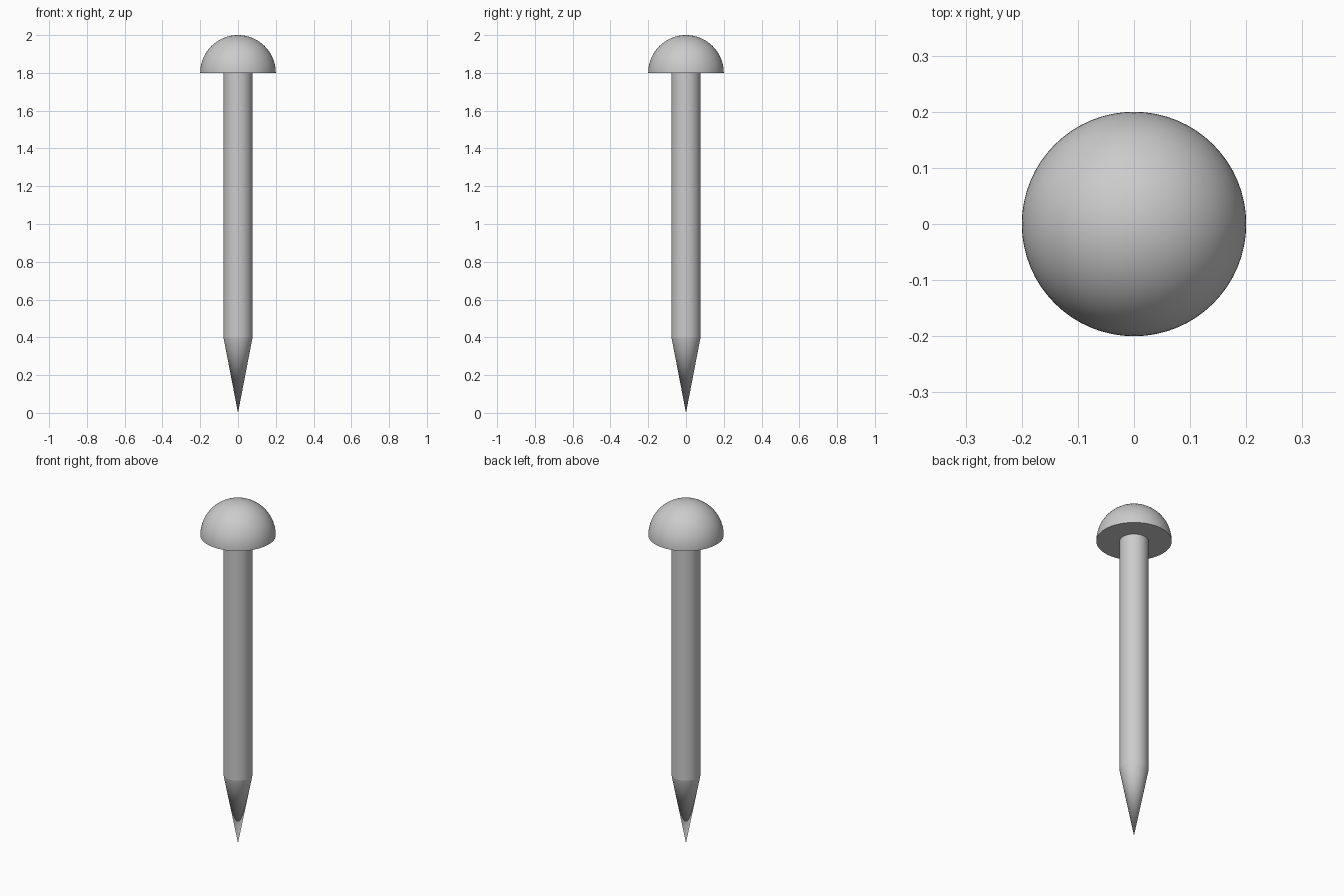
import bpy
import bmesh
import math

if "Cube" in bpy.data.objects:
    bpy.data.objects.remove(bpy.data.objects["Cube"])

SEGMENTS = 64
SHANK_R = 0.077
HEAD_R = 0.2
HEAD_Z = 1.8
TAPER_Z = 0.4


def lathe(name, profile):
    """Spin an (r, z) profile around the z axis."""
    bm = bmesh.new()
    verts = [bm.verts.new((r, 0, z)) for r, z in profile]
    edges = [bm.edges.new(pair) for pair in zip(verts, verts[1:])]
    bmesh.ops.spin(bm, geom=verts + edges, cent=(0, 0, 0), axis=(0, 0, 1),
                   angle=math.tau, steps=SEGMENTS, use_merge=True)
    bmesh.ops.remove_doubles(bm, verts=bm.verts, dist=1e-5)
    bmesh.ops.recalc_face_normals(bm, faces=bm.faces)
    # make sure normals point away from the axis
    side = max(bm.faces, key=lambda f: f.calc_center_median().xy.length)
    if side.normal.xy.dot(side.calc_center_median().xy) < 0:
        bmesh.ops.reverse_faces(bm, faces=bm.faces)
    mesh = bpy.data.meshes.new(name)
    bm.to_mesh(mesh)
    bm.free()
    obj = bpy.data.objects.new(name, mesh)
    bpy.context.collection.objects.link(obj)
    bpy.ops.object.select_all(action='DESELECT')
    bpy.context.view_layer.objects.active = obj
    obj.select_set(True)
    bpy.ops.object.shade_smooth_by_angle(angle=math.radians(10))
    return obj


# Straight shank with a conical point
lathe("shank", [(0, 0), (SHANK_R, TAPER_Z), (SHANK_R, HEAD_Z)])

# Domed head: flat underside ring from the shank outward, then a hemisphere
RINGS = 20
dome = [(HEAD_R * math.cos(a), HEAD_Z + HEAD_R * math.sin(a))
        for a in (math.pi / 2 * i / RINGS for i in range(RINGS))]
lathe("head", [(SHANK_R, HEAD_Z)] + dome + [(0, HEAD_Z + HEAD_R)])
